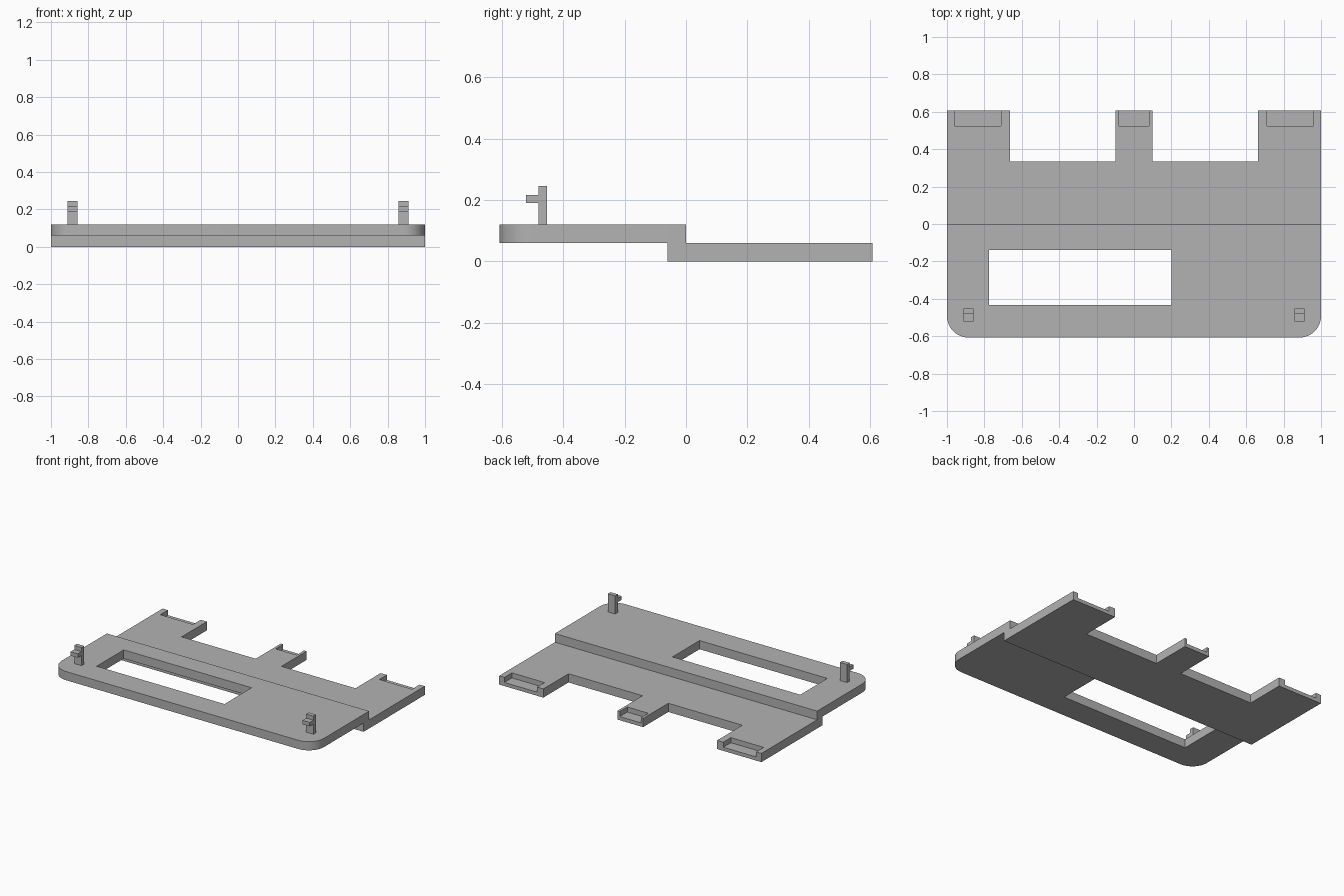
import bpy
import bmesh
from math import sin, cos, pi

cube = bpy.data.objects.get("Cube")
if cube:
    bpy.data.objects.remove(cube, do_unlink=True)

# Single plain grey material
grey = bpy.data.materials.new("plain grey")
grey.use_nodes = True
grey.diffuse_color = (0.45, 0.45, 0.45, 1)
bsdf = next(n for n in grey.node_tree.nodes if n.type == 'BSDF_PRINCIPLED')
bsdf.inputs["Base Color"].default_value = grey.diffuse_color


def prism(name, outline, direction, place):
    """Extrude a 2D outline; place maps (u, v) to a 3D point."""
    bm = bmesh.new()
    face = bm.faces.new([bm.verts.new(place(u, v)) for u, v in outline])
    moved = bmesh.ops.extrude_face_region(bm, geom=[face])["geom"]
    verts = [g for g in moved if isinstance(g, bmesh.types.BMVert)]
    bmesh.ops.translate(bm, verts=verts, vec=direction)
    bmesh.ops.recalc_face_normals(bm, faces=bm.faces)
    mesh = bpy.data.meshes.new(name)
    bm.to_mesh(mesh)
    bm.free()
    mesh.materials.append(grey)
    obj = bpy.data.objects.new(name, mesh)
    bpy.context.collection.objects.link(obj)
    return obj


def slab(name, outline, z0, z1):
    return prism(name, outline, (0, 0, z1 - z0), lambda x, y: (x, y, z0))


def cut(target, x0, x1, y0, y1, z0, z1):
    cutter = slab("cutter", [(x0, y0), (x1, y0), (x1, y1), (x0, y1)], z0, z1)
    cutter.hide_render = True
    mod = target.modifiers.new("cut", 'BOOLEAN')
    mod.operation = 'DIFFERENCE'
    mod.solver = 'EXACT'
    mod.object = cutter
    bpy.context.view_layer.objects.active = target
    bpy.ops.object.modifier_apply(modifier=mod.name)
    bpy.data.objects.remove(cutter, do_unlink=True)


STEP, TOP, FRONT, BACK = 0.06, 0.12, -0.607, 0.607

# Raised front plate with rounded front corners and an off-centre window
R, N = 0.115, 12
arc = [(1 - R + R * sin(i * pi / 2 / N), FRONT + R - R * cos(i * pi / 2 / N))
       for i in range(N + 1)]
outline = arc + [(1, 0), (-1, 0)] + [(-x, y) for x, y in reversed(arc)]
front_plate = slab("front_plate", outline, STEP, TOP)
cut(front_plate, -0.775, 0.2, -0.433, -0.138, 0, 0.2)

# Lower rear plate with three tabs
GAP = 0.333
half = [(1, -STEP), (1, BACK), (0.663, BACK), (0.663, GAP), (0.098, GAP), (0.098, BACK)]
rear_plate = slab("rear_plate", half + [(-x, y) for x, y in reversed(half)], 0, STEP)

# Open-backed pockets in the tab ends
for x0, x1 in ((-0.96, -0.71), (-0.08, 0.08), (0.71, 0.96)):
    cut(rear_plate, x0, x1, 0.525, 0.7, 0.025, 0.1)

# Upright clips with a forward nub
clip = [(-0.452, TOP), (-0.452, 0.245), (-0.481, 0.245), (-0.481, 0.217),
        (-0.521, 0.217), (-0.521, 0.19), (-0.481, 0.19), (-0.481, TOP)]
for side, x in (("left", 0.857), ("right", -0.912)):
    prism(side + "_clip", clip, (0.055, 0, 0), lambda y, z: (x, y, z))

# Smooth the rounded corners, keep every real edge sharp
bpy.ops.object.select_all(action='DESELECT')
front_plate.select_set(True)
bpy.context.view_layer.objects.active = front_plate
bpy.ops.object.shade_smooth_by_angle(angle=pi / 6)
